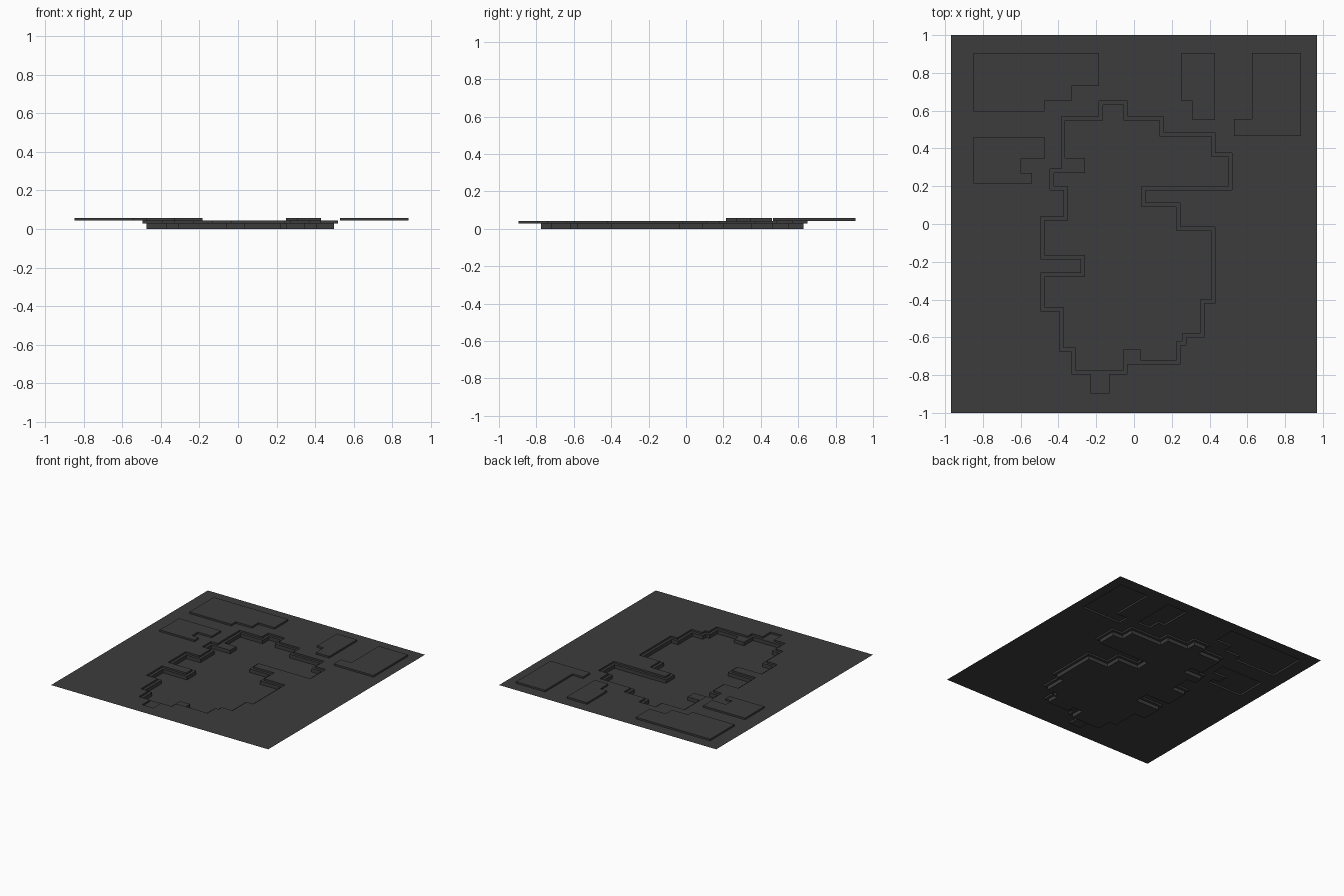
import bpy
from mathutils import Vector
from mathutils.geometry import tessellate_polygon

if "Cube" in bpy.data.objects:
    bpy.data.objects.remove(bpy.data.objects["Cube"])

# Heights of the four terraces
FLOOR, LEDGE, SHEET, PLATE = 0.0, 0.029, 0.043, 0.057
LEDGE_WIDTH = 0.021

charcoal = bpy.data.materials.new("charcoal")
charcoal.use_nodes = True
charcoal.diffuse_color = (0.046, 0.046, 0.046, 1)
shader = charcoal.node_tree.nodes["Principled BSDF"]
shader.inputs["Base Color"].default_value = charcoal.diffuse_color
shader.inputs["Roughness"].default_value = 0.8


def stepped_outline(*steps):
    """Clockwise right-angled loop from alternating x, y positions in hundredths."""
    xs = [value / 100 for value in steps[0::2]]
    ys = [value / 100 for value in steps[1::2]]
    loop = []
    for i, (x, y) in enumerate(zip(xs, ys)):
        loop += [Vector((x, y)), Vector((xs[(i + 1) % len(xs)], y))]
    return loop


def inset(loop, width):
    """Move every edge of a right-angled clockwise loop inwards."""
    result = []
    for i, corner in enumerate(loop):
        arrive = (corner - loop[i - 1]).normalized()
        leave = (loop[(i + 1) % len(loop)] - corner).normalized()
        turn = arrive + leave
        result.append(corner + width * Vector((turn.y, -turn.x)))
    return result


def nearest(loop, x, y):
    return min(range(len(loop)), key=lambda i: (loop[i] - Vector((x, y))).length)


def notch_corner(loop, x, y, dx, dy):
    """Cut a rectangular bite into the corner closest to x, y."""
    i = nearest(loop, x, y)
    c = loop[i]
    loop[i:i + 1] = [c + Vector(d) for d in ((dx, 0), (dx, dy), (0, dy))]


def make_object(name, verts, faces):
    mesh = bpy.data.meshes.new(name)
    mesh.from_pydata(verts, [], faces)
    mesh.materials.append(charcoal)
    mesh.update()
    obj = bpy.data.objects.new(name, mesh)
    bpy.context.collection.objects.link(obj)
    return obj


def flat_area(name, z, outline, holes=()):
    """Level, upward-facing surface with optional openings."""
    loops = [[Vector((p.x, p.y, z)) for p in loop] for loop in (outline, *holes)]
    verts = [p for loop in loops for p in loop]
    faces = []
    for a, b, c in tessellate_polygon(loops):
        up = (verts[b] - verts[a]).cross(verts[c] - verts[a]).z > 0
        faces.append((a, b, c) if up else (a, c, b))
    make_object(name, verts, faces)


def wall(name, loop, low, high):
    """Vertical band along a loop, facing to the right of its direction."""
    n = len(loop)
    verts = [(p.x, p.y, z) for z in (low, high) for p in loop]
    faces = [(i, (i + 1) % n, (i + 1) % n + n, i + n) for i in range(n)]
    make_object(name, verts, faces)


# Stepped shoreline of the sunken area
shore = stepped_outline(
    -18.5, 65, -3.5, 57, 15.5, 48.5, 43, 37.5, 52, 18, 6, 11, 24.5, -1.5,
    43, -42, 37, -60, 27.5, -64, 24.5, -74, -3.5, -79.5, -33, -67.5,
    -39.5, -46, -49.5, -26, -28, -18.5, -49.5, 4, -37, 18, -44.5, 29, -38.5, 57)

# Deep floor outline, with two bites where the ledge is wider
basin = inset(shore, LEDGE_WIDTH)
notch_corner(basin, -0.365, 0.27, 0.105, 0.08)
notch_corner(basin, -0.056, -0.72, 0.09, 0.058)

# Small square inlet at the front of the shoreline
at = nearest(shore, -0.035, -0.795) + 1
front, back = -0.895, shore[at].y
shore[at:at] = [Vector(p) for p in (
    (-0.13, back), (-0.13, front), (-0.23, front), (-0.23, back))]

# Raised blocks around the sunken area
plates = {
    "back_right_plate": stepped_outline(
        -85, 90.5, -18.5, 73, -33, 65, -47.5, 59.5),
    "side_right_plate": stepped_outline(
        -85, 46, -47.5, 34.5, -60, 27, -54, 21.5),
    "back_middle_plate": stepped_outline(25, 90.5, 43, 55, 31, 65),
    "back_left_plate": stepped_outline(62.5, 90.5, 88.5, 46.5, 53, 55.5),
}

# Thin sheet with openings for the basin and the blocks
border = stepped_outline(-97, 100, 97, -100)
flat_area("base_sheet", SHEET, border, [shore, *plates.values()])

# Sunken terraces
wall("shore_wall", shore, LEDGE, SHEET)
flat_area("shore_ledge", LEDGE, shore, [basin])
wall("basin_wall", basin, FLOOR, LEDGE)
flat_area("basin_floor", FLOOR, basin)

# Raised blocks
for name, outline in plates.items():
    flat_area(name, PLATE, outline)
    wall(name + "_side", outline[::-1], SHEET, PLATE)
